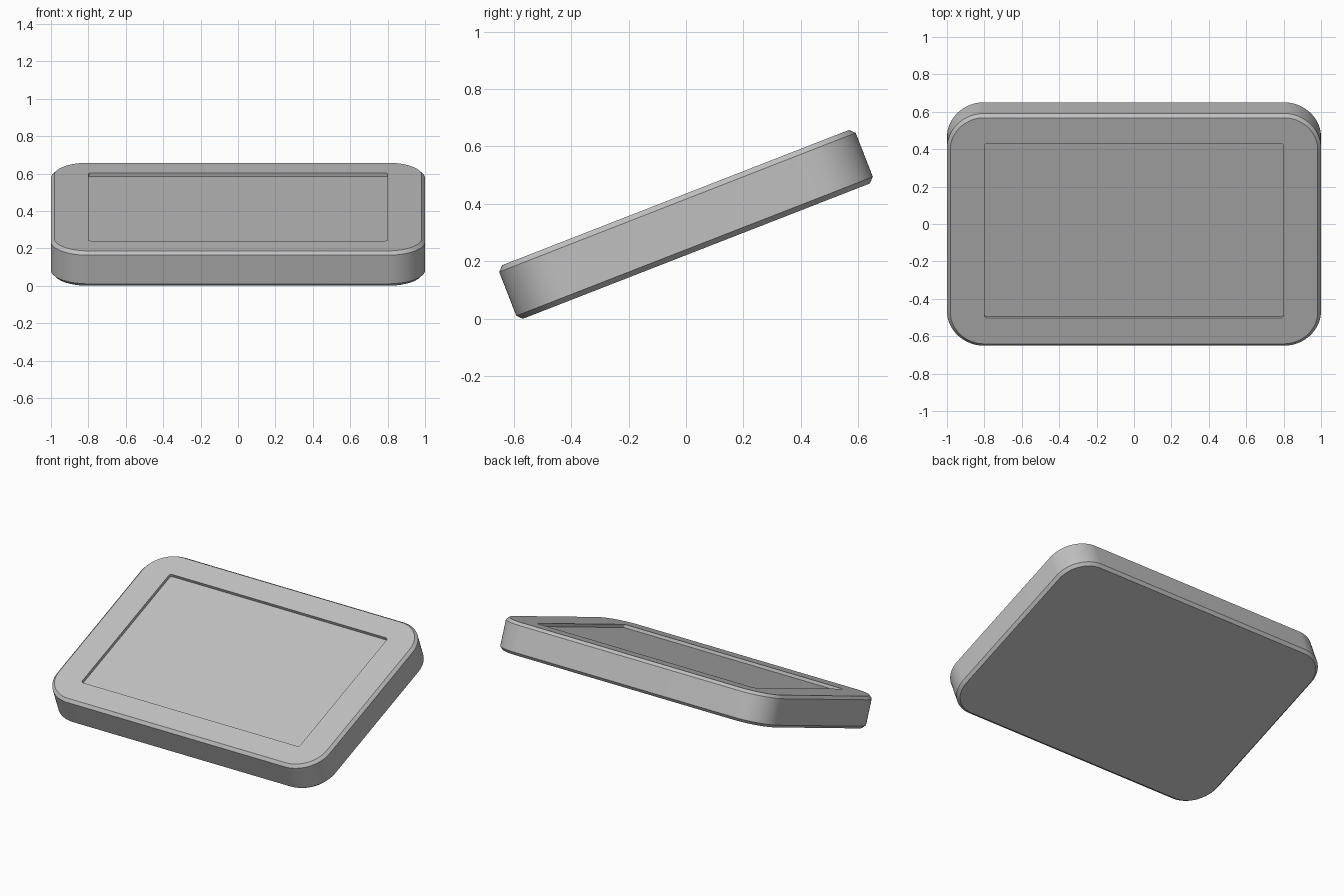
import bpy
import bmesh
import math
from mathutils import Matrix

if "Cube" in bpy.data.objects:
    bpy.data.objects.remove(bpy.data.objects["Cube"], do_unlink=True)

WIDTH, LENGTH, THICK = 2.0, 1.333, 0.2
CORNER, CHAMFER = 0.2, 0.018
RECESS_W, RECESS_L, RECESS_R, RECESS_D = 1.6, 1.0, 0.015, 0.02
TILT = math.radians(21.3)
STEPS = 24  # segments per rounded corner


def make_material(name, value):
    mat = bpy.data.materials.new(name)
    mat.use_nodes = True
    colour = (value, value, value, 1.0)
    mat.diffuse_color = colour
    mat.node_tree.nodes["Principled BSDF"].inputs["Base Color"].default_value = colour
    return mat


def rounded_loop(bm, width, length, radius, z):
    """Ring of vertices around a rounded rectangle, counter-clockwise."""
    ring = []
    for corner, (sx, sy) in enumerate([(1, 1), (-1, 1), (-1, -1), (1, -1)]):
        cx, cy = sx * (width / 2 - radius), sy * (length / 2 - radius)
        for i in range(STEPS + 1):
            a = (corner + i / STEPS) * math.pi / 2
            ring.append(bm.verts.new((cx + radius * math.cos(a), cy + radius * math.sin(a), z)))
    return ring


def inset_outline(inset, z):
    return (WIDTH - 2 * inset, LENGTH - 2 * inset, CORNER - inset, z)


# Slab: chamfered outer wall, flat rim, then the shallow recess
half = THICK / 2
sections = [
    inset_outline(CHAMFER, -half),
    inset_outline(0, -half + CHAMFER),
    inset_outline(0, half - CHAMFER),
    inset_outline(CHAMFER, half),
    (RECESS_W, RECESS_L, RECESS_R, half),
    (RECESS_W, RECESS_L, RECESS_R, half - RECESS_D),
]
bm = bmesh.new()
rings = [rounded_loop(bm, *section) for section in sections]
for low, high in zip(rings, rings[1:]):
    for i in range(len(low)):
        j = (i + 1) % len(low)
        bm.faces.new((low[i], low[j], high[j], high[i]))

# Underside and recess floor
bm.faces.new(list(reversed(rings[0])))
bm.faces.new(rings[-1])

# Tilt the slab up at the back and rest its front edge on the ground
bmesh.ops.transform(bm, matrix=Matrix.Rotation(TILT, 4, "X"), verts=bm.verts)
lowest = min(v.co.z for v in bm.verts)
bmesh.ops.translate(bm, vec=(0, 0, -lowest), verts=bm.verts)
bm.normal_update()

mesh = bpy.data.meshes.new("tilted_tray")
bm.to_mesh(mesh)
bm.free()
mesh.materials.append(make_material("plain grey", 0.53))
tray = bpy.data.objects.new("tilted_tray", mesh)
bpy.context.collection.objects.link(tray)

bpy.ops.object.select_all(action="DESELECT")
tray.select_set(True)
bpy.context.view_layer.objects.active = tray
bpy.ops.object.shade_smooth_by_angle(angle=math.radians(30))
